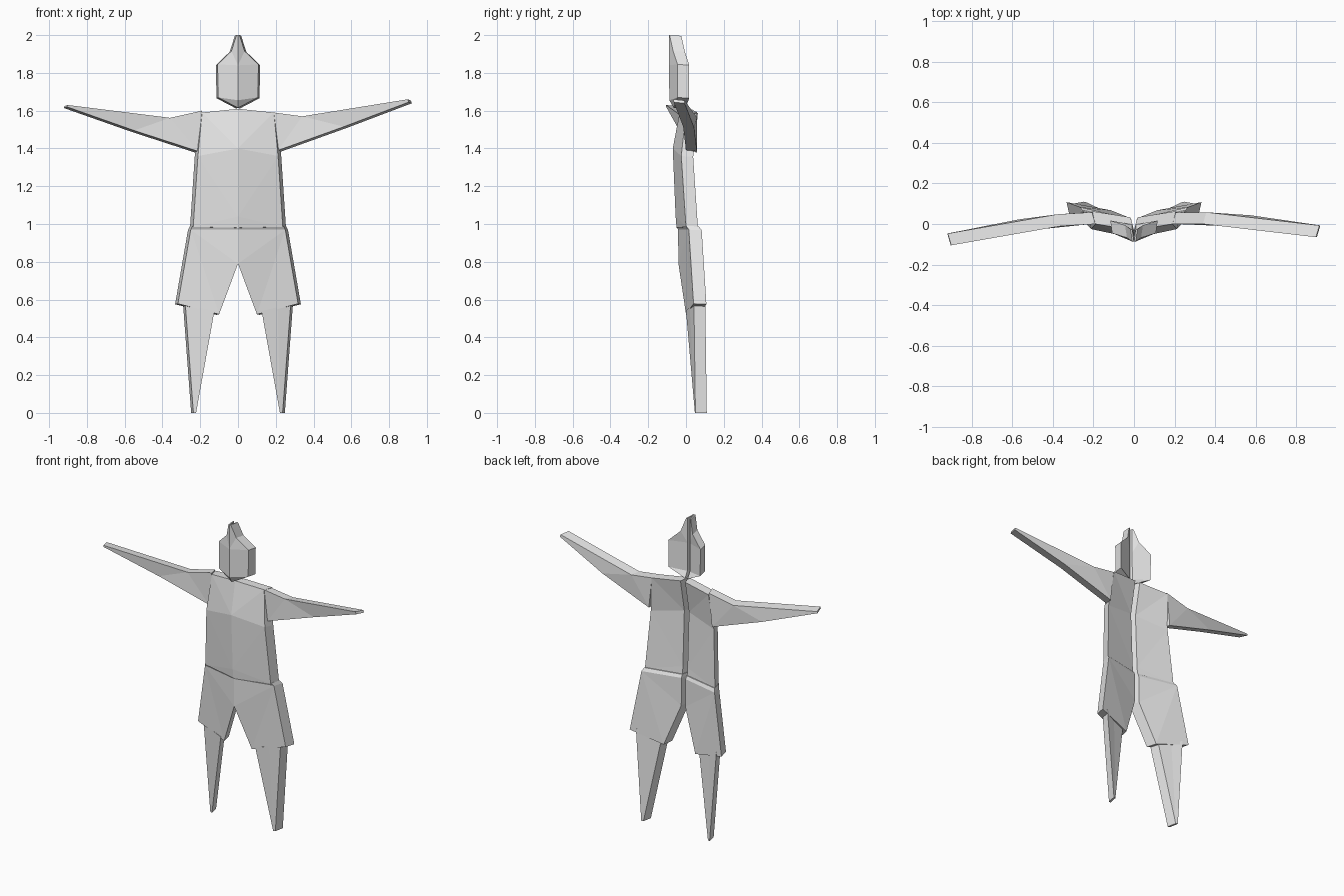
import bpy, bmesh
from mathutils import Vector

if "Cube" in bpy.data.objects:
    bpy.data.objects.remove(bpy.data.objects["Cube"], do_unlink=True)

grey = bpy.data.materials.new("plain_grey")
grey.use_nodes = True
grey.diffuse_color = (0.8, 0.8, 0.8, 1)
grey.node_tree.nodes["Principled BSDF"].inputs["Base Color"].default_value = (0.8, 0.8, 0.8, 1)


def plate(name, points, faces, offset, mirror=True):
    """Thick folded plate: a front sheet extruded backwards by offset."""
    bm = bmesh.new()
    verts = [bm.verts.new(p) for p in points]
    sheet = [bm.faces.new([verts[i] for i in f]) for f in faces]
    ext = bmesh.ops.extrude_face_region(bm, geom=sheet, use_keep_orig=True)
    moved = [g for g in ext["geom"] if isinstance(g, bmesh.types.BMVert)]
    bmesh.ops.translate(bm, verts=moved, vec=Vector(offset))
    bmesh.ops.recalc_face_normals(bm, faces=bm.faces[:])
    mesh = bpy.data.meshes.new(name)
    bm.to_mesh(mesh)
    bm.free()
    mesh.materials.append(grey)
    obj = bpy.data.objects.new(name, mesh)
    bpy.context.collection.objects.link(obj)
    if mirror:
        mod = obj.modifiers.new("mirror", 'MIRROR')
        mod.use_mirror_merge = False
    return obj


# Head: ridged face with a pointed crown
plate("head",
      [(0, -0.09, 2.0), (0.008, -0.087, 2.0), (0.035, -0.068, 1.915),
       (0.108, -0.045, 1.845), (0, -0.09, 1.84), (0.105, -0.045, 1.67),
       (0, -0.088, 1.655), (0, -0.065, 1.615)],
      [(0, 1, 2, 4), (2, 3, 4), (4, 3, 5, 6), (6, 5, 7)],
      (0.009, 0.062, -0.004))

# Torso: shoulders, chest fold and belly
plate("torso",
      [(0, -0.03, 1.61), (0.19, 0.0, 1.59), (0.212, -0.025, 1.36),
       (0, -0.07, 1.40), (0, -0.055, 1.04), (0.237, 0.0, 0.985), (0, -0.05, 0.98)],
      [(0, 1, 3), (1, 2, 3), (3, 2, 4), (4, 2, 5), (4, 5, 6)],
      (0.017, 0.063, -0.004))

# Shorts: a small waist ledge, then a flared leg with a slanted hem
plate("shorts",
      [(0, -0.05, 0.99), (0.24, 0.0, 0.99), (0.25, 0.015, 0.97), (0, -0.042, 0.97),
       (0, -0.04, 0.79), (0.318, 0.04, 0.578), (0.1, 0.0, 0.522)],
      [(0, 1, 2, 3), (3, 2, 4), (4, 2, 6), (2, 5, 6)],
      (0.015, 0.068, -0.003))

# Legs: tapered to a point at the ground
plate("legs",
      [(0.125, 0.0, 0.54), (0.28, 0.042, 0.59), (0.236, 0.05, 0.0),
       (0.222, 0.047, 0.0), (0.21, 0.02, 0.56)],
      [(0, 4, 3), (4, 1, 2, 3)],
      (0.012, 0.06, 0))

# Arms: same layout, each with its own pose
arm_faces = [(0, 1, 5), (1, 4, 5), (1, 2, 3, 4)]
plate("left_arm",
      [(0.19, 0.0, 1.59), (0.34, 0.0, 1.57), (0.898, -0.065, 1.66),
       (0.903, -0.065, 1.645), (0.56, -0.015, 1.515), (0.212, 0.0, 1.39)],
      arm_faces, (0.017, 0.058, -0.006), False)
plate("right_arm",
      [(-0.19, 0.0, 1.60), (-0.36, -0.01, 1.562), (-0.902, -0.105, 1.63),
       (-0.905, -0.105, 1.62), (-0.55, -0.035, 1.495), (-0.212, 0.0, 1.385)],
      arm_faces, (-0.017, 0.058, -0.006), False)
